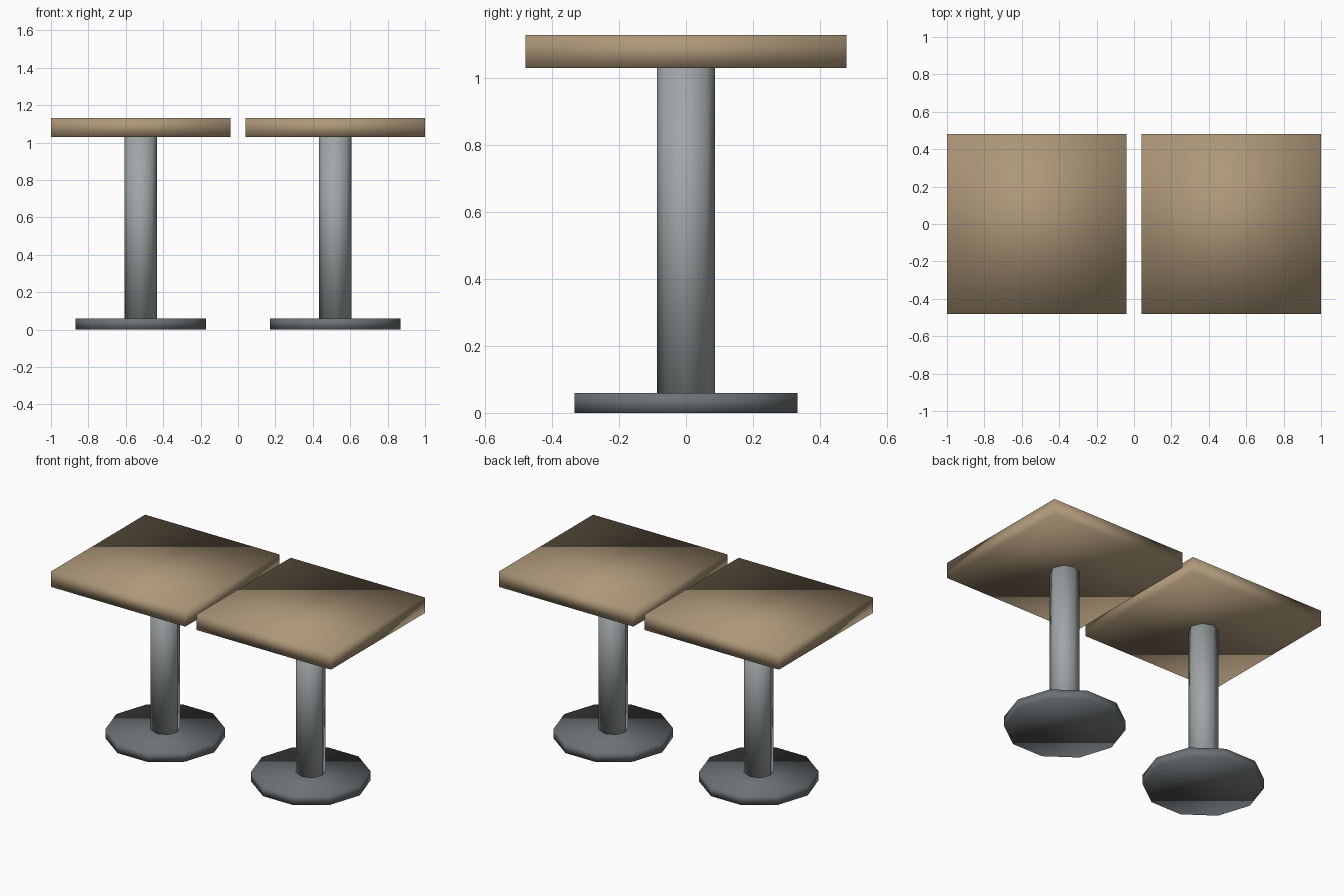
import bpy

cube = bpy.data.objects.get("Cube")
if cube:
    bpy.data.objects.remove(cube, do_unlink=True)


def make_material(name, rgb):
    mat = bpy.data.materials.new(name)
    mat.use_nodes = True
    mat.diffuse_color = (*rgb, 1)
    mat.node_tree.nodes["Principled BSDF"].inputs["Base Color"].default_value = (*rgb, 1)
    return mat


wood = make_material("tan wood", (0.42, 0.31, 0.19))
steel = make_material("grey steel", (0.35, 0.38, 0.39))
iron = make_material("dark iron", (0.15, 0.165, 0.175))


def finish(name, mat):
    obj = bpy.context.object
    obj.name = name
    obj.data.materials.append(mat)
    bpy.ops.object.shade_smooth()  # softly shaded across every edge


def disc(name, x, sides, radius, bottom, top, mat):
    # Rotated so that a corner points along x
    bpy.ops.mesh.primitive_cylinder_add(
        vertices=sides, radius=radius, depth=top - bottom,
        location=(x, 0, (bottom + top) / 2), rotation=(0, 0, 1.5708))
    finish(name, mat)


# Two identical pedestal tables side by side
for side, x in (("right", -0.52), ("left", 0.52)):
    disc(side + "_base", x, 10, 0.35, 0, 0.06, iron)
    disc(side + "_post", x, 8, 0.0865, 0.06, 1.03, steel)
    bpy.ops.mesh.primitive_cube_add(size=1, location=(x, 0, 1.08))
    bpy.context.object.scale = (0.96, 0.96, 0.1)
    bpy.ops.object.transform_apply(location=False, rotation=False, scale=True)
    finish(side + "_tabletop", wood)
